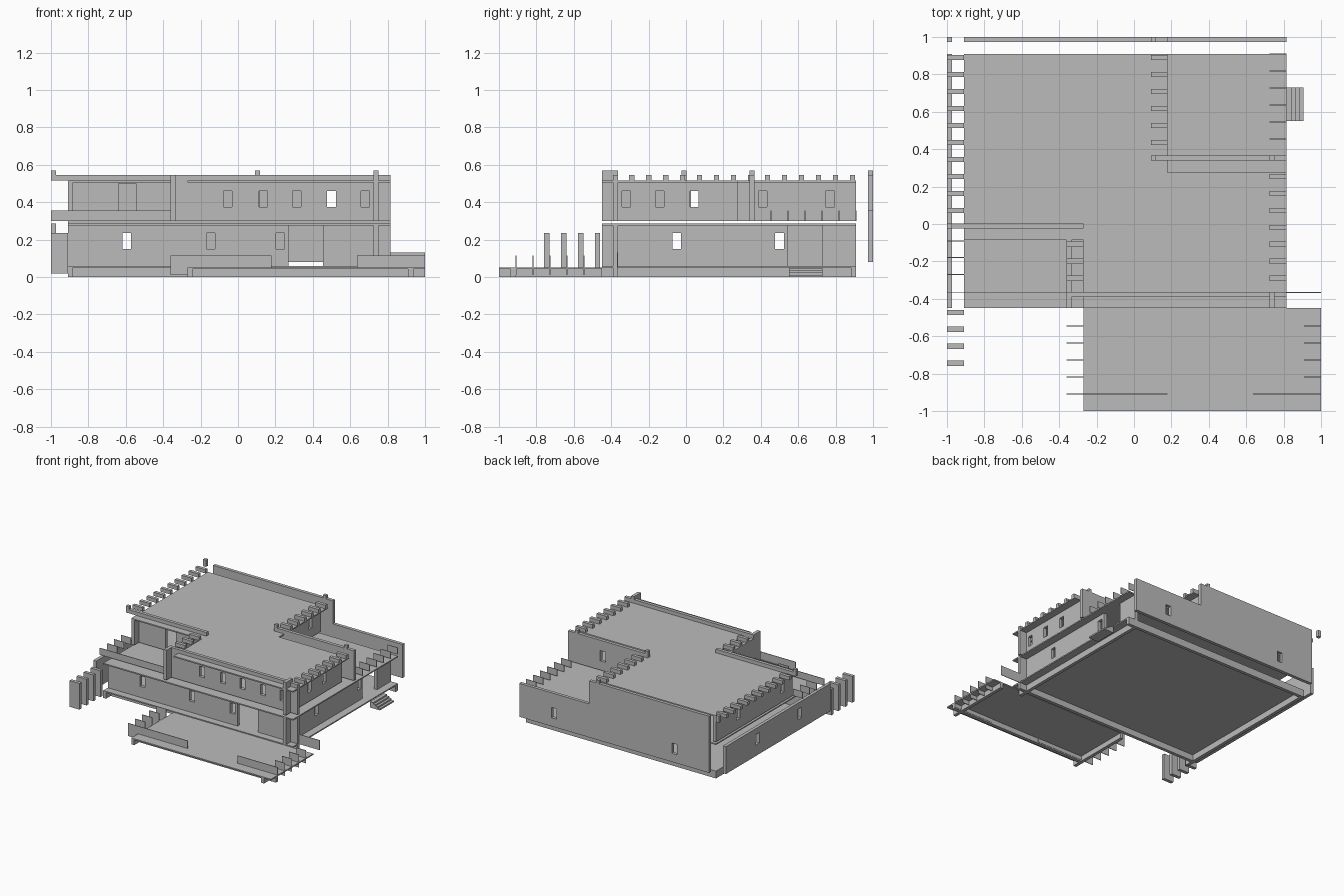
import bpy, bmesh

cube = bpy.data.objects.get("Cube")
if cube:
    bpy.data.objects.remove(cube)

grey = bpy.data.materials.new("plain grey")
grey.use_nodes = True
grey.diffuse_color = (0.5, 0.5, 0.5, 1)
grey.node_tree.nodes["Principled BSDF"].inputs["Base Color"].default_value = (0.5, 0.5, 0.5, 1)

T = 0.027      # wall thickness
THIN = 0.005   # railing panel thickness
W = 0.046      # window width
LOW, HIGH = (0.15, 0.235), (0.375, 0.46)   # window heights per storey
GROUND, FLOOR = (0.06, 0.285), (0.3, 0.515)  # wall heights per storey


def add_box(bm, x, y, z):
    v = [bm.verts.new((a, b, c)) for c in z for b in y for a in x]
    for f in ((0, 2, 3, 1), (4, 5, 7, 6), (0, 1, 5, 4), (2, 6, 7, 3), (0, 4, 6, 2), (1, 3, 7, 5)):
        bm.faces.new([v[i] for i in f])


def boxes(name, items):
    """One object made of boxes, each given as x, y and z ranges."""
    bm = bmesh.new()
    for x, y, z in items:
        add_box(bm, x, y, z)
    mesh = bpy.data.meshes.new(name)
    bm.to_mesh(mesh)
    bm.free()
    mesh.materials.append(grey)
    obj = bpy.data.objects.new(name, mesh)
    bpy.context.collection.objects.link(obj)
    return obj


def windows(centres, heights):
    return [(c - W / 2, c + W / 2, *heights) for c in centres]


def wall(name, axis, run, at, z, openings=()):
    """Wall along x or y with rectangular openings."""
    across = (at, at + T)
    parts, start = [], run[0]
    for a, b, low, high in sorted(openings):
        parts.append(((start, a), z))
        if low > z[0]:
            parts.append(((a, b), (z[0], low)))
        if high < z[1]:
            parts.append(((a, b), (high, z[1])))
        start = b
    parts.append(((start, run[1]), z))
    boxes(name, [(r, across, h) if axis == "x" else (across, r, h) for r, h in parts])


def slats(name, x, centres, depth, z):
    boxes(name, [(x, (c - depth / 2, c + depth / 2), z) for c in centres])


def slab(name, z, outline):
    """Horizontal plate from an outline."""
    bm = bmesh.new()
    face = bm.faces.new([bm.verts.new((x, y, z[0])) for x, y in outline])
    new = bmesh.ops.extrude_face_region(bm, geom=[face])["geom"]
    bmesh.ops.translate(bm, vec=(0, 0, z[1] - z[0]),
                        verts=[g for g in new if isinstance(g, bmesh.types.BMVert)])
    bmesh.ops.recalc_face_normals(bm, faces=bm.faces)
    mesh = bpy.data.meshes.new(name)
    bm.to_mesh(mesh)
    bm.free()
    mesh.materials.append(grey)
    bpy.context.collection.objects.link(bpy.data.objects.new(name, mesh))


# Floors and base
X, Y = (-0.91, 0.815), (-0.45, 0.91)
boxes("ground_floor", [(X, Y, (0.05, 0.06))])
boxes("upper_floor", [(X, Y, (0.275, 0.285))])
boxes("porch_floor", [((-0.27, 1), (-1, -0.45), (0.042, 0.052))])
base = (0, 0.05)
wall("base_front", "x", X, -0.39, base)
wall("base_back", "x", X, Y[1] - T, base)
wall("base_left", "y", Y, X[0], base)
wall("base_right", "y", Y, 0.725, base)
wall("porch_base_front", "x", (-0.27, 1), -0.937, base)
wall("porch_base_right", "y", (-1, -0.45), 0.91, base)
wall("porch_base_left", "y", (-1, -0.45), -0.27, base)

# Roof with a notch for each terrace
slab("roof", (0.505, 0.515), [(-0.27, -0.45), (0.815, -0.45), (0.815, 0.275), (0.18, 0.275),
                              (0.18, 0.91), (-0.91, 0.91), (-0.91, -0.085), (-0.27, -0.085)])

# Ground floor walls
wall("lower_front_wall", "x", X, -0.39, GROUND,
     windows((-0.595, -0.145, 0.225), LOW) + [(0.27, 0.455, 0.06, 0.275)])
wall("lower_right_wall", "y", Y, 0.725, GROUND,
     windows((-0.05, 0.5), LOW) + [(0.545, 0.73, 0.06, 0.275)])
wall("lower_left_wall", "y", Y, -1, GROUND, windows((-0.05, 0.5), LOW))
wall("back_wall_low", "x", (0.18, 0.815), 0.973, (0.08, 0.355), windows((0.5,), LOW))
wall("back_wall_high", "x", (-0.91, 0.18), 0.973, (0.08, 0.545), windows((-0.595,), LOW))

# Upper floor walls
wall("upper_front_wall", "x", (-0.36, 0.815), -0.39, FLOOR,
     windows((-0.055, 0.135, 0.315, 0.5, 0.68), HIGH))
wall("upper_right_wall", "y", (-0.45, 0.275), 0.725, FLOOR, windows((-0.32, -0.14, 0.045), HIGH))
wall("upper_left_wall", "y", (-0.085, 0.91), -0.91, FLOOR, windows((0.05, 0.62), HIGH))
wall("front_terrace_wall", "x", (-0.91, -0.27), -0.025, FLOOR, [(-0.64, -0.545, 0.3, 0.5)])
wall("front_terrace_side", "y", (-0.45, -0.02), -0.36, FLOOR)
wall("back_terrace_wall", "x", (0.09, 0.815), 0.34, FLOOR, windows((0.5,), HIGH))
wall("back_terrace_side", "y", (0.275, 0.91), 0.09, FLOOR, windows((0.41, 0.77), HIGH))

# Parapet beams and the row of rafter ends
parapet = (0.515, 0.545)
wall("front_parapet", "x", (-0.36, 0.815), -0.39, parapet)
wall("front_terrace_parapet", "x", (-1, -0.27), -0.025, parapet)
wall("back_terrace_parapet", "x", (0.09, 0.815), 0.34, parapet)
rafter = [-0.29 + 0.0908 * k for k in range(14)]
slats("rafters_left", (-1, -0.91), rafter[4:], T, parapet)
slats("rafters_right", (0.725, 0.815), rafter[:7], T, parapet)
slats("rafters_front_terrace", (-0.36, -0.27), rafter[:3], T, parapet)
slats("rafters_back_terrace", (0.09, 0.18), rafter[8:], T, parapet)

# Corner posts above the roof
posts = [(-1, -0.025), (-1, 0.973), (0.09, 0.34), (0.09, 0.973), (0.725, -0.39), (0.725, 0.34)]
boxes("corner_posts", [((x, x + T), (y, y + T), (0.515, 0.57)) for x, y in posts])
wall("front_right_fin", "y", (-0.45, -0.39), 0.725, (0.515, 0.57))
wall("front_left_fin", "y", (-0.45, -0.39), -0.36, (0.515, 0.545))

# Terrace railings
rail = (0.3, 0.355)
boxes("front_terrace_rail", [((-1, -0.27), (-0.37, -0.365), rail)])
slats("front_terrace_slats", (-1, -0.91), (-0.09, -0.18, -0.27), THIN, rail)
slats("back_terrace_slats", (0.725, 0.815), [0.455 + 0.0908 * k for k in range(6)], THIN, rail)

# Porch railings
porch_rail = (0.01, 0.115)
rows = [-0.545 - 0.0908 * k for k in range(4)]
slats("porch_slats_left", (-0.36, -0.27), rows, THIN, porch_rail)
slats("porch_slats_right", (0.91, 1), rows, THIN, porch_rail)
slats("porch_rail_left", (-0.36, 0.18), (-0.91,), THIN, porch_rail)
slats("porch_rail_right", (0.635, 1), (-0.91,), THIN, porch_rail)
slats("porch_back_rail", (0.815, 1), (-0.367,), THIN, (0.05, 0.13))

# Standing boards beside the porch
slats("side_boards", (-1, -0.91), [-0.472 - 0.0908 * k for k in range(4)], T, (0.02, 0.235))

# Side steps
boxes("side_steps", [((0.815, 0.905 - 0.02 * k), (0.55, 0.73), (0.012 * k, 0.012 * (k + 1)))
                     for k in range(4)])
